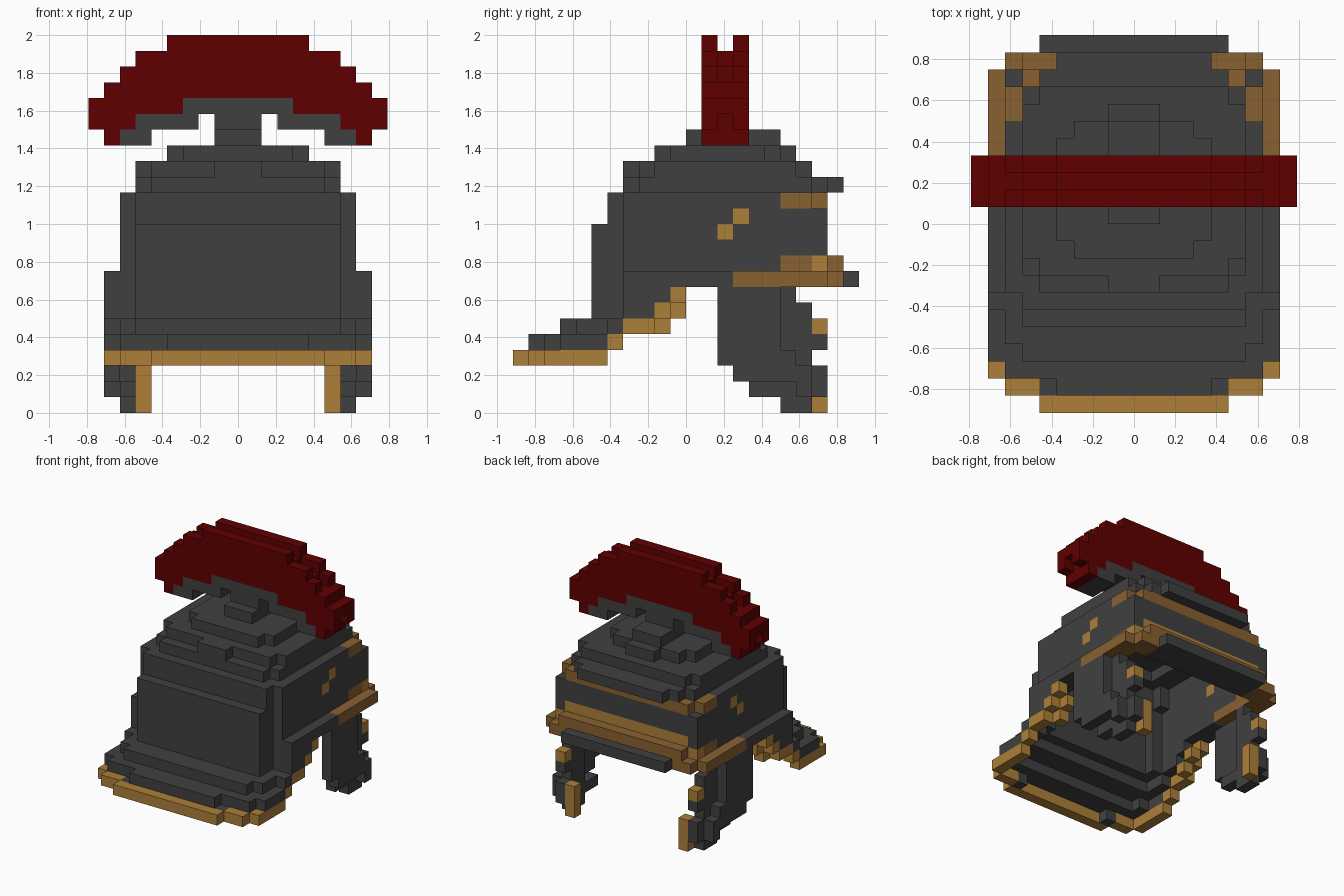
import bpy
import bmesh
from mathutils import Vector

cube = bpy.data.objects.get("Cube")
if cube:
    bpy.data.objects.remove(cube, do_unlink=True)

U = 1 / 12  # edge length of one block


def make_material(name, rgb):
    mat = bpy.data.materials.new(name)
    mat.use_nodes = True
    colour = (*rgb, 1)
    mat.diffuse_color = colour
    bsdf = mat.node_tree.nodes["Principled BSDF"]
    bsdf.inputs["Base Color"].default_value = colour
    bsdf.inputs["Roughness"].default_value = 0.9
    return mat


IRON, RED, GOLD, BRONZE = range(4)
MATERIALS = [
    make_material("dark_iron", (0.051, 0.051, 0.051)),
    make_material("crest_red", (0.117, 0.0, 0.0)),
    make_material("gold", (0.42, 0.215, 0.04)),
    make_material("bronze", (0.25, 0.12, 0.031)),
]

# Six block sides: outward direction, then corners counter-clockwise
SIDES = [
    ((1, 0, 0), ((1, 0, 0), (1, 1, 0), (1, 1, 1), (1, 0, 1))),
    ((-1, 0, 0), ((0, 0, 0), (0, 0, 1), (0, 1, 1), (0, 1, 0))),
    ((0, 1, 0), ((0, 1, 0), (0, 1, 1), (1, 1, 1), (1, 1, 0))),
    ((0, -1, 0), ((0, 0, 0), (1, 0, 0), (1, 0, 1), (0, 0, 1))),
    ((0, 0, 1), ((0, 0, 1), (1, 0, 1), (1, 1, 1), (0, 1, 1))),
    ((0, 0, -1), ((0, 0, 0), (0, 1, 0), (1, 1, 0), (1, 0, 0))),
]


def part(name, boxes, carve=()):
    """Mirrored block part. Box: colour, x column a to b, y0, y1, z0, z1."""
    cells = {}

    def blocks(a, b, y0, y1, z0, z1):
        for x in range(a, b + 1):
            for y in range(y0, y1):
                for z in range(z0, z1):
                    yield (x, y, z)
                    yield (-x, y, z)

    for colour, *box in boxes:
        for cell in blocks(*box):
            cells[cell] = colour
    for box in carve:
        for cell in blocks(*box):
            cells.pop(cell, None)

    bm = bmesh.new()
    verts = {}

    def vert(p):
        if p not in verts:
            verts[p] = bm.verts.new(Vector((p[0] - 0.5, p[1], p[2])) * U)
        return verts[p]

    # Only the outer faces of the blocks are built
    for (x, y, z), colour in cells.items():
        for (dx, dy, dz), corners in SIDES:
            if (x + dx, y + dy, z + dz) not in cells:
                face = bm.faces.new([vert((x + i, y + j, z + k)) for i, j, k in corners])
                face.material_index = colour
    mesh = bpy.data.meshes.new(name)
    bm.to_mesh(mesh)
    bm.free()
    for mat in MATERIALS:
        mesh.materials.append(mat)
    obj = bpy.data.objects.new(name, mesh)
    bpy.context.collection.objects.link(obj)


# Stepped top of the helmet, hollow underneath
part("dome", [
    (IRON, 0, 1, 0, 6, 17, 18),
    (IRON, 0, 1, -2, 7, 16, 17),
    (IRON, 0, 3, -2, 6, 16, 17),
    (IRON, 0, 4, -1, 5, 16, 17),
    (IRON, 0, 1, -4, 8, 15, 16),
    (IRON, 0, 5, -3, 8, 15, 16),
    (IRON, 0, 6, -2, 7, 15, 16),
    (IRON, 0, 4, -4, 10, 14, 15),
    (IRON, 0, 5, -4, 9, 14, 15),
    (IRON, 0, 6, -3, 8, 14, 15),
], carve=[
    (0, 3, -1, 5, 15, 16),
    (0, 4, -3, 7, 14, 15),
])

# Main walls with bronze and gold bands and gold side studs
part("bowl_walls", [
    (IRON, 0, 6, -5, 9, 12, 14),
    (IRON, 0, 7, -4, 8, 13, 14),
    (IRON, 0, 7, -4, 9, 9, 13),
    (IRON, 0, 6, -6, 9, 9, 12),
    (BRONZE, 7, 7, 6, 8, 13, 14),
    (BRONZE, 0, 6, 8, 9, 13, 14),
    (GOLD, 7, 7, 2, 3, 11, 12),
    (GOLD, 7, 7, 3, 4, 12, 13),
    (GOLD, 0, 6, 8, 9, 10, 11),
    (BRONZE, 7, 7, 6, 8, 9, 10),
    (GOLD, 7, 7, 8, 9, 9, 10),
    (BRONZE, 0, 6, 9, 10, 9, 10),
], carve=[
    (0, 5, -4, 8, 12, 14),
    (0, 6, -3, 8, 12, 14),
    (0, 5, -5, 8, 9, 12),
    (0, 6, -4, 8, 9, 12),
])

# Rim around the helmet with the projecting visor lip
part("rim_and_visor", [
    (IRON, 7, 8, -4, 3, 8, 9),
    (BRONZE, 7, 8, 3, 9, 8, 9),
    (BRONZE, 6, 7, 8, 10, 8, 9),
    (IRON, 0, 5, 8, 11, 8, 9),
])

# Lower wall, gold edged along its stepped sides
part("lower_wall", [
    (IRON, 0, 6, -6, -5, 6, 9),
    (IRON, 6, 6, -6, -4, 6, 9),
    (IRON, 7, 8, -4, -1, 7, 8),
    (IRON, 7, 8, -4, -2, 6, 7),
    (GOLD, 8, 8, -1, 0, 7, 8),
    (GOLD, 8, 8, -2, -1, 6, 7),
    (GOLD, 8, 8, -4, -2, 5, 6),
    (GOLD, 7, 7, -1, 0, 6, 7),
    (GOLD, 7, 7, -2, -1, 5, 6),
])

# Flared, stepped guard plate with a gold edge
part("neck_guard", [
    (IRON, 0, 6, -8, -6, 5, 6),
    (IRON, 7, 7, -7, -4, 5, 6),
    (IRON, 8, 8, -5, -4, 5, 6),
    (IRON, 0, 4, -10, -8, 4, 5),
    (IRON, 0, 7, -9, -8, 4, 5),
    (IRON, 7, 7, -9, -7, 4, 5),
    (IRON, 8, 8, -8, -5, 4, 5),
    (GOLD, 8, 8, -5, -4, 4, 5),
    (GOLD, 0, 5, -11, -10, 3, 4),
    (IRON, 5, 5, -10, -9, 3, 4),
    (GOLD, 6, 7, -10, -9, 3, 4),
    (GOLD, 8, 8, -9, -5, 3, 4),
])

# Pair of hanging cheek plates, flared at the bottom, with gold tips
part("cheek_guards", [
    (IRON, 8, 8, 2, 6, 4, 8),
    (IRON, 8, 8, 2, 7, 3, 4),
    (IRON, 8, 8, 3, 8, 2, 3),
    (IRON, 8, 8, 7, 8, 1, 2),
    (IRON, 7, 7, 4, 9, 1, 2),
    (IRON, 7, 7, 6, 9, 2, 3),
    (IRON, 7, 7, 6, 8, 3, 7),
    (IRON, 7, 7, 6, 8, 0, 1),
    (IRON, 7, 7, 6, 7, 7, 8),
    (IRON, 7, 7, 8, 9, 4, 5),
    (GOLD, 7, 7, 8, 9, 5, 6),
    (GOLD, 6, 6, 8, 9, 0, 3),
])

# Arched holder and post under the crest
part("crest_holder", [
    (IRON, 0, 1, 1, 4, 18, 19),
    (IRON, 0, 3, 1, 4, 19, 20),
    (IRON, 3, 6, 1, 4, 18, 19),
    (IRON, 6, 7, 1, 4, 17, 18),
])

# Crest: two taller outer slabs with a recessed middle, rows from the bottom up
outer_rows = [(8, 8), (7, 9), (4, 9), (0, 8), (0, 7), (0, 6), (0, 4)]
middle_rows = [(8, 8), (7, 8), (4, 9), (0, 8), (0, 6), (0, 4)]
crest = []
for y, rows in ((1, outer_rows), (2, middle_rows), (3, outer_rows)):
    for i, (a, b) in enumerate(rows):
        crest.append((RED, a, b, y, y + 1, 17 + i, 18 + i))
part("crest", crest)
